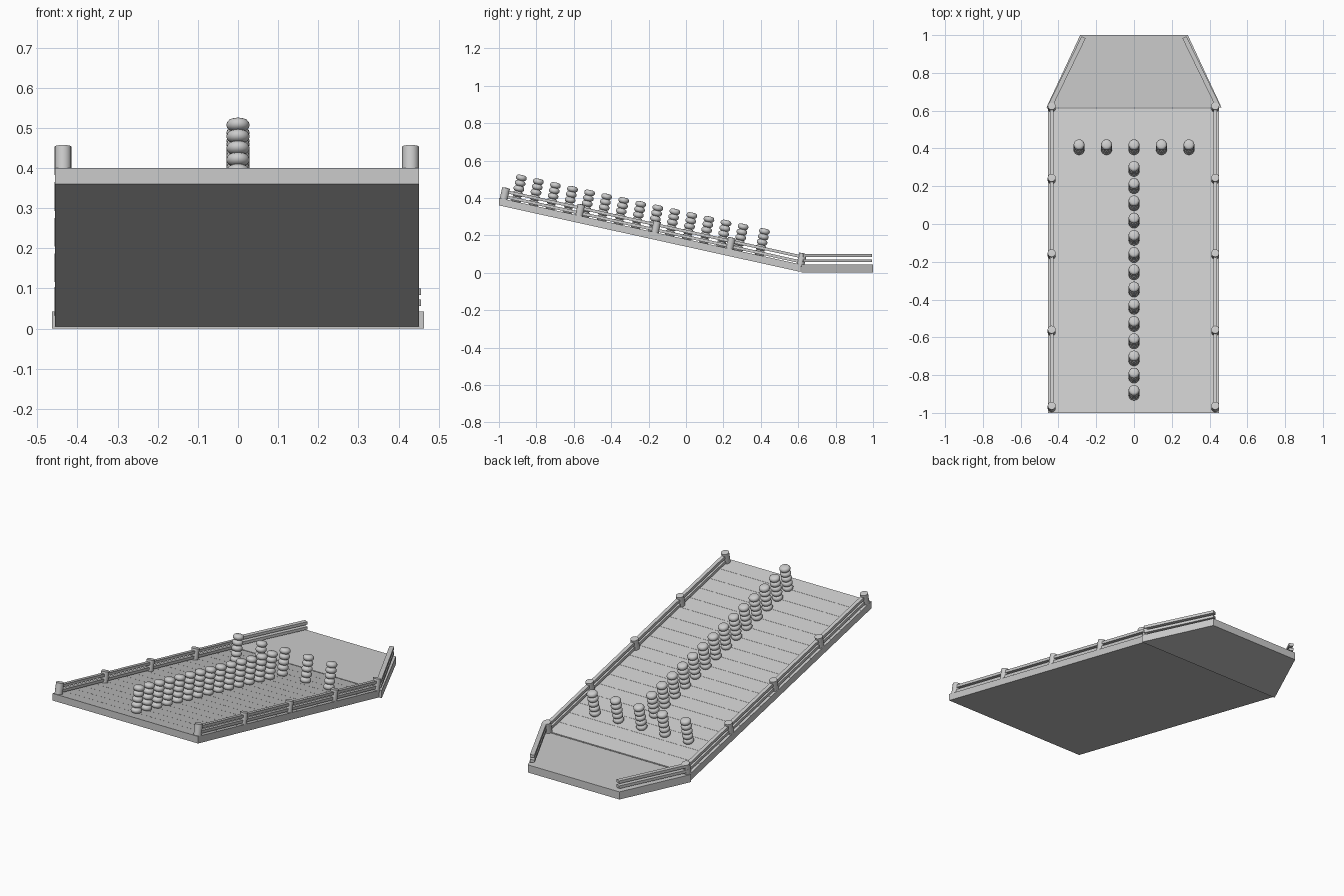
import bpy, bmesh, math
from mathutils import Vector

if "Cube" in bpy.data.objects:
    bpy.data.objects.remove(bpy.data.objects["Cube"])

SLOPE = 0.2205
TILT = math.atan(SLOPE)
FRONT, FOOT = -1.0, 0.612


def deck_z(y):
    return 0.40 - SLOPE * (y + 1)


def make_object(name, bm):
    bmesh.ops.recalc_face_normals(bm, faces=bm.faces)
    mesh = bpy.data.meshes.new(name)
    bm.to_mesh(mesh)
    bm.free()
    ob = bpy.data.objects.new(name, mesh)
    bpy.context.collection.objects.link(ob)
    return ob


def prism(name, profile, direction):
    """Extrude a closed polygon along a vector."""
    bm = bmesh.new()
    face = bm.faces.new([bm.verts.new(p) for p in profile])
    ext = bmesh.ops.extrude_face_region(bm, geom=[face])
    verts = [g for g in ext["geom"] if isinstance(g, bmesh.types.BMVert)]
    bmesh.ops.translate(bm, verts=verts, vec=direction)
    return make_object(name, bm)


def rail(name, a, b, width, height):
    """Upright rectangular bar between two centre points."""
    a, b = Vector(a), Vector(b)
    side = (b - a).cross(Vector((0, 0, 1))).normalized() * width / 2
    up = Vector((0, 0, height / 2))
    return prism(name, [a - side - up, a + side - up, a + side + up, a - side + up], b - a)


def lathe(name, profile, steps):
    bm = bmesh.new()
    vs = [bm.verts.new((r, 0, z)) for r, z in profile]
    edges = [bm.edges.new(p) for p in zip(vs, vs[1:])]
    bmesh.ops.spin(bm, geom=vs + edges, cent=(0, 0, 0), axis=(0, 0, 1),
                   angle=2 * math.pi, steps=steps)
    bmesh.ops.remove_doubles(bm, verts=bm.verts, dist=1e-5)
    ob = make_object(name, bm)
    bpy.context.view_layer.objects.active = ob
    ob.select_set(True)
    bpy.ops.object.shade_smooth_by_angle(angle=math.radians(40))
    ob.select_set(False)
    return ob


def place_copies(source, name, spots):
    """Stand copies square to the sloping deck."""
    for i, (x, y) in enumerate(spots):
        ob = source if i == 0 else source.copy()
        if i:
            bpy.context.collection.objects.link(ob)
        ob.name = f"{name}_{i + 1}"
        ob.location = (x, y, deck_z(y) - 0.002)
        ob.rotation_euler.x = -TILT


# Sloping deck: solid base with hairline plank joints on top
W = 0.4535
CX = -0.003
z0, z1 = deck_z(FRONT), deck_z(FOOT)
prism("ramp_base", [(CX - W, FRONT, z0 - 0.04), (CX - W, FOOT, z1 - 0.04),
                    (CX - W, FOOT, z1 - 0.002), (CX - W, FRONT, z0 - 0.002)], (2 * W, 0, 0))
PLANKS = 18
step = (FOOT - FRONT) / PLANKS
for i in range(PLANKS):
    ya, yb = FRONT + i * step, FRONT + (i + 1) * step - 0.001
    prism(f"plank_{i + 1}", [(CX - W, ya, deck_z(ya) - 0.002), (CX - W, yb, deck_z(yb) - 0.002),
                             (CX - W, yb, deck_z(yb)), (CX - W, ya, deck_z(ya))], (2 * W, 0, 0))

# Flat tapered landing at the foot
prism("landing", [(-0.463, 0.618, 0), (0.463, 0.618, 0), (0.285, 1, 0), (-0.285, 1, 0)],
      (0, 0, 0.043))

# Rails along the ramp and the landing
post_y = [-0.975, -0.572, -0.167, 0.232, 0.612]
for side, s in (("left", -1), ("right", 1)):
    x = CX + s * 0.433
    for level, h in (("lower", 0.014), ("upper", 0.042)):
        ya, yb = post_y[0], post_y[-1]
        rail(f"ramp_rail_{level}_{side}", (x, ya, deck_z(ya) + h), (x, yb, deck_z(yb) + h),
             0.02, 0.016)
        rail(f"landing_rail_{level}_{side}", (s * 0.445, 0.622, 0.05 + h),
             (s * 0.267, 0.988, 0.05 + h), 0.024, 0.016)

# Round posts
post = lathe("post", [(0, -0.01), (0.021, -0.01), (0.021, 0.062), (0, 0.064)], 16)
place_copies(post, "post", [(CX + s * 0.433, y) for s in (-1, 1) for y in post_y])

# Bollards: stacks of five rounded discs
profile = [(0, 0)]
for k in range(5):
    zc = 0.0145 + k * 0.0295
    for j in range(7):
        t = math.radians(-75 + 25 * j)
        profile.append((0.013 + 0.016 * math.cos(t), zc + 0.0152 * math.sin(t)))
profile.append((0, profile[-1][1] + 0.001))
bollard = lathe("bollard", profile, 16)
spots = [(0, -0.909 + i * 0.0912) for i in range(14)]
spots += [((i - 2) * 0.1455, 0.391) for i in range(5)]
place_copies(bollard, "bollard", spots)
